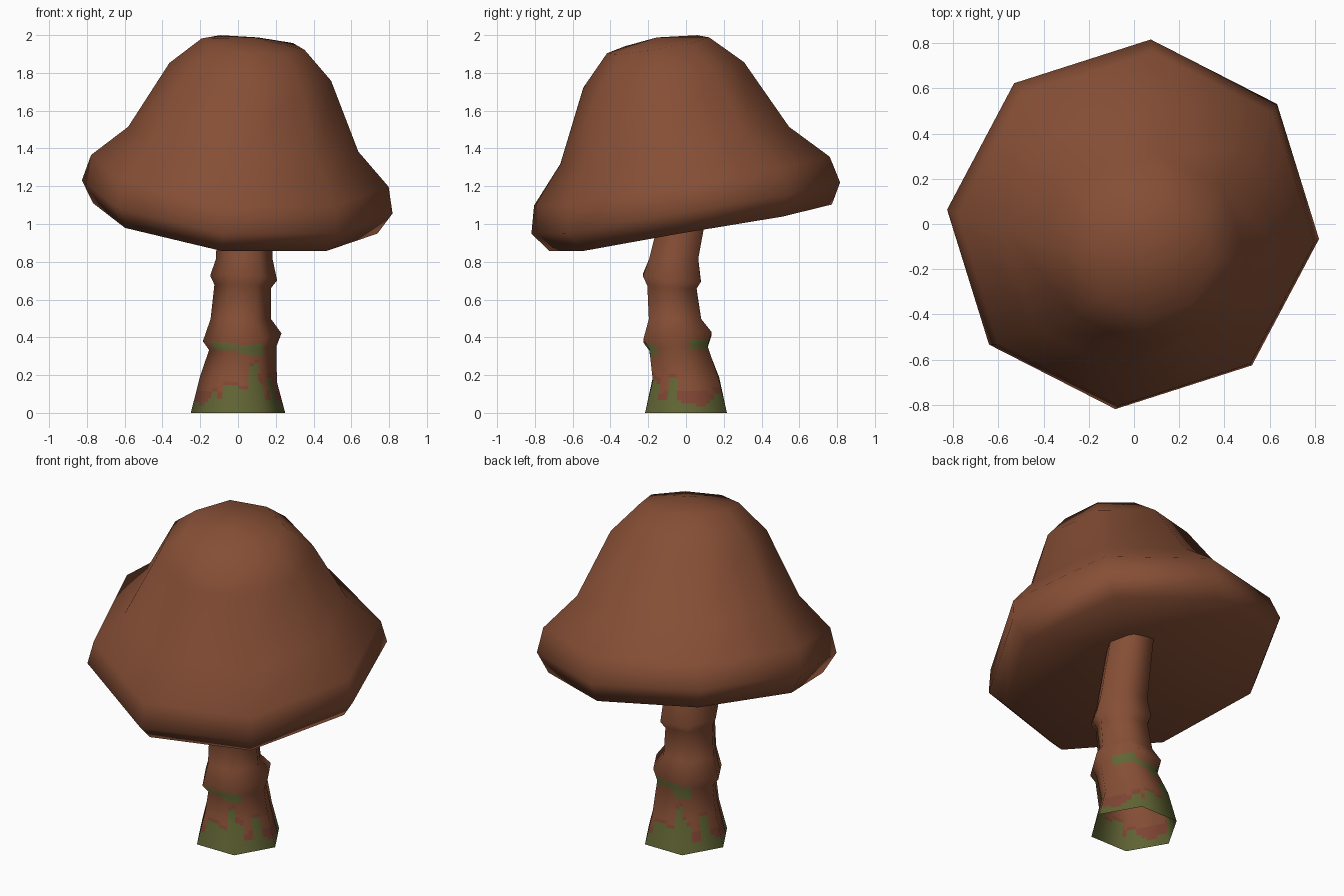
import bpy, math
from mathutils import Vector, Matrix

if "Cube" in bpy.data.objects:
    bpy.data.objects.remove(bpy.data.objects["Cube"])


def material(name, rgb):
    m = bpy.data.materials.new(name)
    m.diffuse_color = (*rgb, 1)
    m.use_nodes = True
    m.node_tree.nodes["Principled BSDF"].inputs["Base Color"].default_value = m.diffuse_color
    return m


brown = material("mushroom brown", (0.238, 0.077, 0.036))
red_brown = material("reddish brown", (0.215, 0.06, 0.034))
moss = material("moss green", (0.12, 0.13, 0.034))


def make_object(name, verts, faces, mats):
    me = bpy.data.meshes.new(name)
    me.from_pydata(verts, [], faces)
    for m in mats:
        me.materials.append(m)
    me.polygons.foreach_set("use_smooth", [True] * len(faces))
    me.update()
    ob = bpy.data.objects.new(name, me)
    bpy.context.collection.objects.link(ob)
    return ob


# Cap: eight-sided lathe (radius, height along axis, y shift), tilted and slightly warped
profile = [(0.76, 0.0, 0.02), (0.83, 0.11, 0.012), (0.795, 0.253, 0.014),
           (0.615, 0.437, 0.005), (0.432, 0.81, 0.005), (0.275, 0.965, 0.0)]
N = 8
axis = Vector((0.1, -0.16, 1)).normalized()
tilt = Vector((0, 0, 1)).rotation_difference(axis).to_matrix().to_4x4()
place = Matrix.Translation((-0.015, 0.004, 1.0)) @ tilt
cap_verts = []
for r, h, dy in profile:
    for i in range(N):
        a = math.radians(45 * i - 5)
        p = place @ Vector((r * math.cos(a), r * math.sin(a), h))
        warp = 0.006 + 0.03 * math.cos(2 * a) + 0.012 * math.sin(a) + 0.006 * math.cos(a)
        cap_verts.append(p + Vector((0, dy, warp * (r / 0.83) ** 2)))
cap_faces = []
for k in range(len(profile) - 1):
    for i in range(N):
        j = (i + 1) % N
        cap_faces.append((k * N + i, k * N + j, k * N + N + j, k * N + N + i))
under, apex = len(cap_verts), len(cap_verts) + 1
cap_verts += [place @ Vector((0, 0, 0.18)), place @ Vector((0, 0, 1.005))]
top = (len(profile) - 1) * N
for i in range(N):
    j = (i + 1) % N
    cap_faces.append((under, j, i))
    cap_faces.append((apex, top + i, top + j))
make_object("cap", cap_verts, cap_faces, [brown])

# Stem: leaning hexagonal tube; each ring is
# (centre x, centre y, centre z, radius, slope x, slope y, normal z, rows to next ring)
rings = [
    (0.000, 0.000, 0.000, 0.250, 0, 0, 0.25, 10),
    (0.003, 0.000, 0.180, 0.203, -0.08, 0, 0.22, 9),
    (0.025, -0.040, 0.342, 0.178, 0.05, 0.05, -0.1, 4),
    (0.022, -0.045, 0.400, 0.208, 0.10, 0.10, 0.0, 1),
    (0.015, -0.058, 0.497, 0.160, 0, 0, 0.25, 1),
    (0.025, -0.075, 0.670, 0.150, -0.06, -0.07, -0.2, 1),
    (0.030, -0.075, 0.714, 0.177, -0.07, -0.10, 0.0, 1),
    (0.033, -0.065, 0.815, 0.150, 0, 0, 0.15, 1),
    (0.035, 0.018, 1.200, 0.135, 0, 0, 0.0, 0),
]
SUB = 8
COLS = 6 * SUB


def ring_points(ring):
    cx, cy, cz, r, sx, sy, nz, _ = ring
    out = []
    for i in range(COLS):
        s, t = divmod(i, SUB)
        t /= SUB
        a, b = math.radians(60 * s), math.radians(60 * s + 60)
        x = math.cos(a) * (1 - t) + math.cos(b) * t
        y = math.sin(a) * (1 - t) + math.sin(b) * t
        out.append((Vector((cx + r * x, cy + r * y, cz + r * (x * sx + y * sy))),
                    Vector((x, y, nz)).normalized()))
    return out


stem_verts, normals = [], []
for a, b in zip(rings, rings[1:]):
    pa, pb = ring_points(a), ring_points(b)
    for row in range(a[7]):
        t = row / a[7]
        for (p, n), (q, m) in zip(pa, pb):
            stem_verts.append(p.lerp(q, t))
            normals.append(n.lerp(m, t).normalized())
for p, n in ring_points(rings[-1]):
    stem_verts.append(p)
    normals.append(n)
stem_faces = []
for k in range(len(stem_verts) // COLS - 1):
    for i in range(COLS):
        j = (i + 1) % COLS
        stem_faces.append((k * COLS + i, k * COLS + j,
                           k * COLS + COLS + j, k * COLS + COLS + i))
stem = make_object("stem", stem_verts, stem_faces, [brown, red_brown, moss])

# Moss: creeping height per column over half a turn, plus a patchy band at the ridge
creep = [.05, .05, .04, .04, .05, .07, .11, .11,
         .07, .14, .14, .14, .13, .13, .24, .26,
         .18, .16, .06, .06, .19, .19, .07, .05]
for f in stem.data.polygons:
    col = f.index % COLS % len(creep)
    z = f.center.z
    h = creep[col]
    if 9 <= col <= 17:
        low, high = (0.325 if col < 13 else 0.30), 0.362
    elif 3 <= col <= 8:
        low, high = 0.325, 0.385
    else:
        low, high = 1, 0
    if z < h or low < z < high:
        f.material_index = 2
    elif z < max(h + 0.02, 0.11):
        f.material_index = 1
stem.data.normals_split_custom_set_from_vertices(normals)
